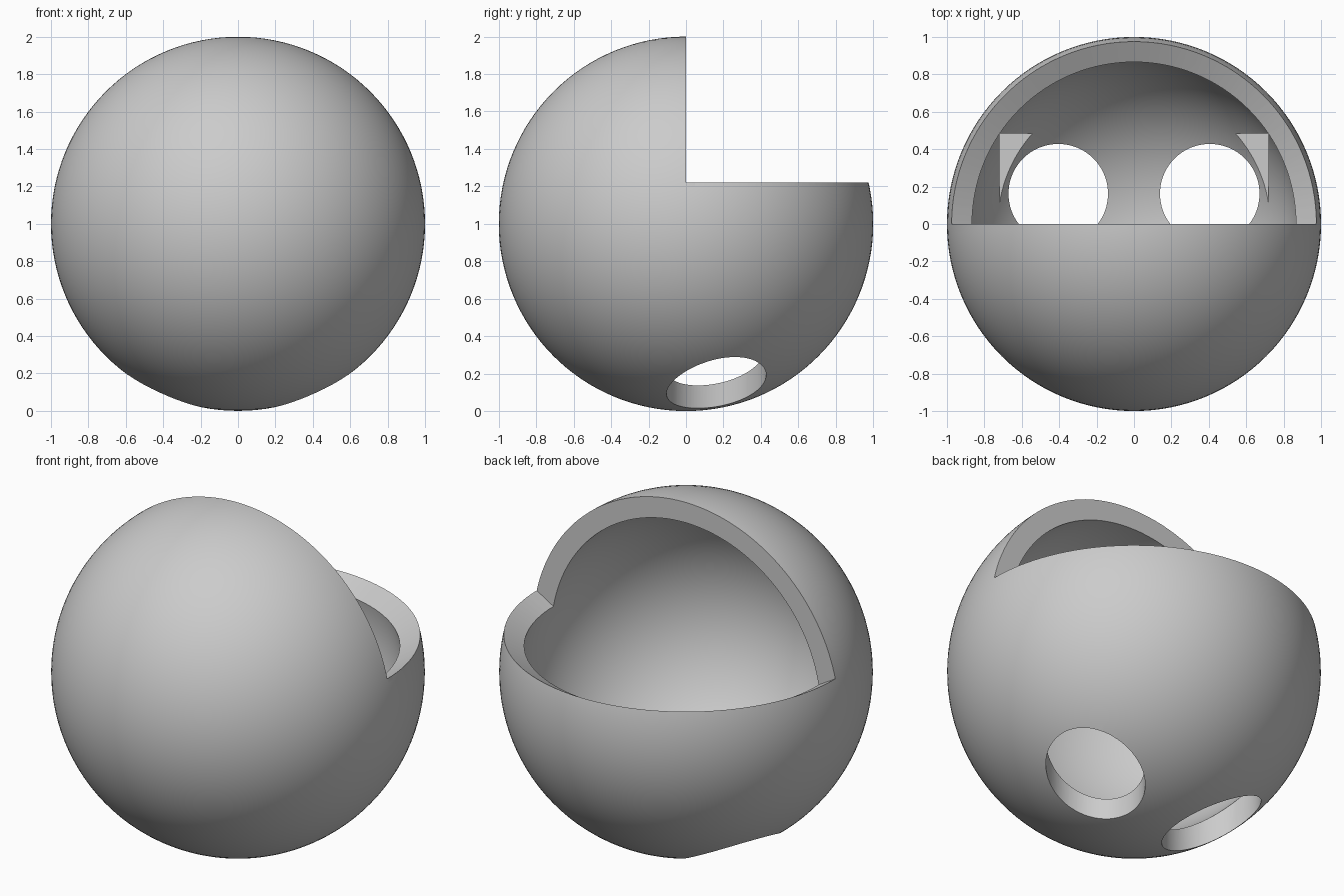
import bpy, bmesh, math
from mathutils import Matrix, Vector

if "Cube" in bpy.data.objects:
    bpy.data.objects.remove(bpy.data.objects["Cube"])

grey = bpy.data.materials.new("plain grey")
grey.use_nodes = True
colour = (0.6, 0.6, 0.6, 1)
grey.diffuse_color = colour
grey.node_tree.nodes["Principled BSDF"].inputs["Base Color"].default_value = colour


def make(name, bm):
    bmesh.ops.recalc_face_normals(bm, faces=bm.faces)
    mesh = bpy.data.meshes.new(name)
    bm.to_mesh(mesh)
    bm.free()
    mesh.materials.append(grey)
    ob = bpy.data.objects.new(name, mesh)
    bpy.context.collection.objects.link(ob)
    return ob


def sphere(name, radius):
    bm = bmesh.new()
    bmesh.ops.create_uvsphere(bm, u_segments=128, v_segments=64, radius=radius,
                              matrix=Matrix.Translation((0, 0, 1)))
    return make(name, bm)


def box(name, low, high):
    low, high = Vector(low), Vector(high)
    bm = bmesh.new()
    bmesh.ops.create_cube(bm, size=1, matrix=Matrix.Translation((low + high) / 2)
                          @ Matrix.Diagonal((*(high - low), 1)))
    return make(name, bm)


def cylinder(name, x, y, radius, low, high):
    bm = bmesh.new()
    bmesh.ops.create_cone(bm, cap_ends=True, segments=96, radius1=radius, radius2=radius,
                          depth=high - low,
                          matrix=Matrix.Translation((x, y, (low + high) / 2)))
    return make(name, bm)


def half_lathe(name, profile):
    """Sweep a closed radius/height profile half a turn around the back."""
    bm = bmesh.new()
    verts = [bm.verts.new((r, 0, z)) for r, z in profile]
    face = bm.faces.new(verts)
    bmesh.ops.spin(bm, geom=[face] + face.edges[:] + verts, cent=(0, 0, 0),
                   axis=(0, 0, 1), angle=math.pi, steps=64, use_duplicate=False)
    bmesh.ops.remove_doubles(bm, verts=bm.verts, dist=1e-5)
    # close the starting side if the sweep consumed it
    rim = [e for e in bm.edges if e.is_boundary]
    if rim:
        bmesh.ops.holes_fill(bm, edges=rim, sides=0)
    return make(name, bm)


# Hollow round shell
shell = sphere("shell", 1)
cutters = [
    sphere("cavity_cutter", 0.88),
    # Open back quarter with a rim that slopes inward
    half_lathe("opening_cutter", [(0, 1.116), (0.8, 1.116), (0.976, 1.22),
                                  (1.2, 1.22), (1.2, 2.2), (0, 2.2)]),
    # Square-cornered pocket in the floor
    box("pocket_cutter", (-0.719, 0, 0.505), (0.719, 0.485, 1.1)),
]
# Pair of round holes through the underside
for side, x in (("right", -0.405), ("left", 0.405)):
    cutters.append(cylinder(side + "_hole_cutter", x, 0.162, 0.266, -0.2, 0.6))

bpy.context.view_layer.objects.active = shell
for cutter in cutters:
    mod = shell.modifiers.new(cutter.name, 'BOOLEAN')
    mod.operation = 'DIFFERENCE'
    mod.solver = 'EXACT'
    mod.object = cutter
    bpy.ops.object.modifier_apply(modifier=mod.name)
for cutter in cutters:
    bpy.data.objects.remove(cutter)

bpy.ops.object.select_all(action='DESELECT')
shell.select_set(True)
bpy.ops.object.shade_smooth_by_angle(angle=math.radians(30))
